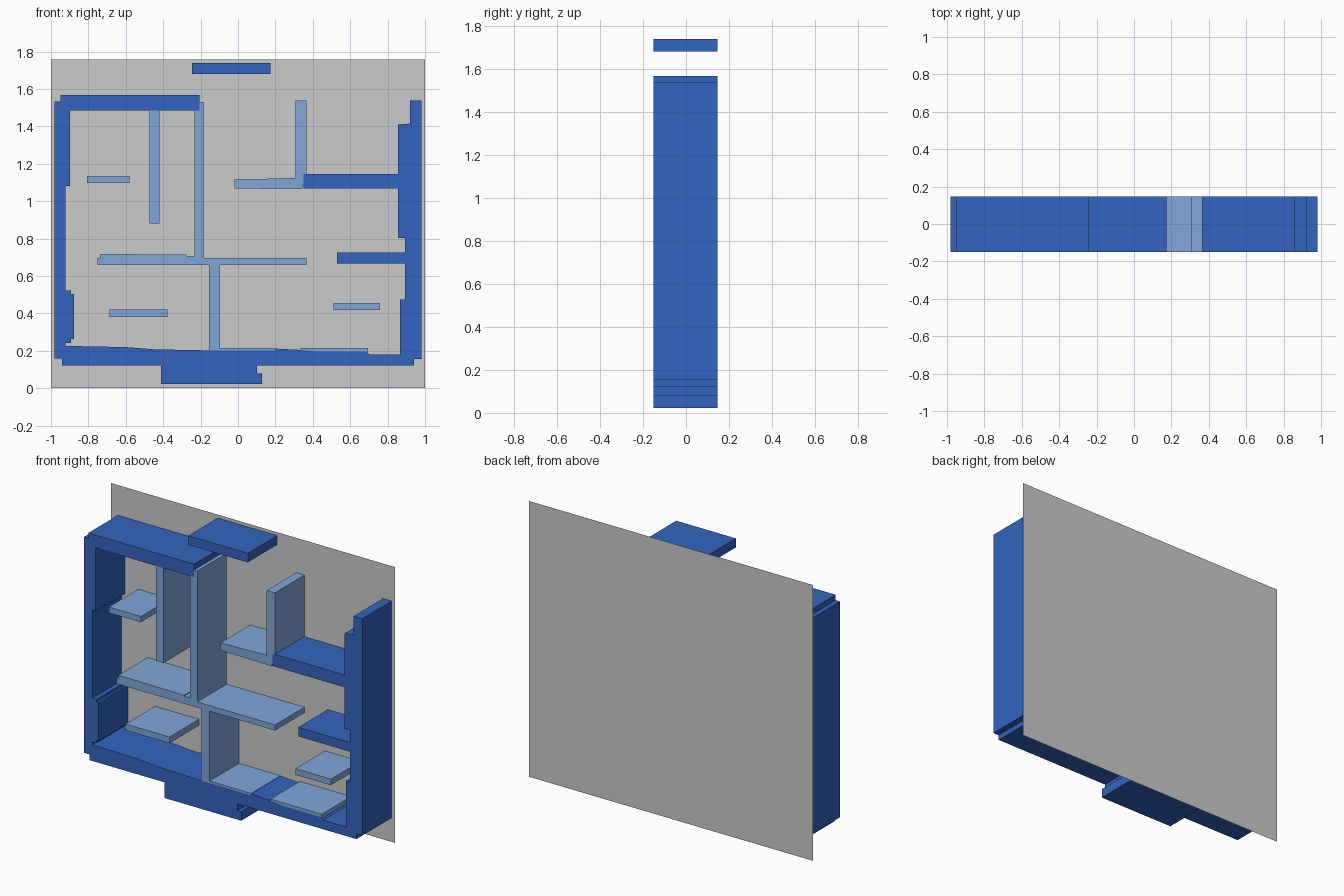
import bpy, bmesh

FRONT, REAR = -0.15, 0.146


def material(name, rgb):
    m = bpy.data.materials.new(name)
    m.diffuse_color = (*rgb, 1)
    return m


dark = material("dark_blue", (0.033, 0.127, 0.52))
light = material("light_blue", (0.22, 0.39, 0.70))


def profile(name, pts, mat=None, y0=FRONT, y1=REAR):
    """Extrude an (x, z) outline from y0 to y1; a flat sheet if y0 == y1."""
    bm = bmesh.new()
    face = bm.faces.new([bm.verts.new((x, y0, z)) for x, z in pts])
    if y1 != y0:
        out = bmesh.ops.extrude_face_region(bm, geom=[face])
        moved = [g for g in out["geom"] if isinstance(g, bmesh.types.BMVert)]
        bmesh.ops.translate(bm, verts=moved, vec=(0, y1 - y0, 0))
    bmesh.ops.recalc_face_normals(bm, faces=bm.faces)
    me = bpy.data.meshes.new(name)
    bm.to_mesh(me)
    bm.free()
    ob = bpy.data.objects.new(name, me)
    bpy.context.collection.objects.link(ob)
    if mat:
        me.materials.append(mat)
    return ob


def block(name, x0, x1, z0, z1, mat):
    return profile(name, [(x0, z0), (x1, z0), (x1, z1), (x0, z1)], mat)


# Thin grey backing sheet
profile("back_panel", [(-1, 0), (1, 0), (1, 1.757), (-1, 1.757)], None, 0.15, 0.15)

# Dark outer wall: roof, left wall, stepped floor, right wall with two ledges, base
profile("outer_wall", [
    # roof end and left wall, inner side
    (-0.205, 1.567), (-0.205, 1.485), (-0.898, 1.485), (-0.898, 1.082),
    (-0.922, 1.082), (-0.922, 0.522), (-0.892, 0.522), (-0.892, 0.505),
    (-0.877, 0.505), (-0.877, 0.262), (-0.892, 0.262), (-0.892, 0.243),
    (-0.922, 0.243),
    # floor
    (-0.922, 0.226), (-0.6, 0.22), (-0.45, 0.208), (-0.155, 0.202),
    (0.198, 0.202), (0.198, 0.212), (0.333, 0.205), (0.43, 0.195),
    (0.685, 0.195), (0.705, 0.18), (0.866, 0.18),
    # right wall, inner side
    (0.866, 0.473), (0.893, 0.473), (0.893, 0.667), (0.53, 0.667),
    (0.53, 0.725), (0.893, 0.725), (0.893, 0.803), (0.856, 0.803),
    (0.856, 1.067), (0.35, 1.067), (0.35, 1.145), (0.856, 1.145),
    (0.856, 1.41), (0.92, 1.415), (0.92, 1.537),
    # outer side and base block
    (0.981, 1.537), (0.981, 0.155), (0.94, 0.155), (0.94, 0.122),
    (0.102, 0.122), (0.102, 0.08), (0.128, 0.08), (0.128, 0.022),
    (-0.412, 0.022), (-0.412, 0.122), (-0.942, 0.122), (-0.942, 0.158),
    (-0.981, 0.158), (-0.981, 1.533), (-0.95, 1.533), (-0.95, 1.567),
], dark)

# Bar floating above the roof
block("top_bar", -0.246, 0.174, 1.68, 1.738, dark)

# Tall divider, centre shelf and lower post joined as one piece
profile("centre_divider", [
    (-0.752, 0.66), (-0.155, 0.66), (-0.155, 0.202), (-0.096, 0.202),
    (-0.096, 0.66), (0.366, 0.66), (0.366, 0.696), (-0.182, 0.696),
    (-0.182, 1.53), (-0.205, 1.53), (-0.205, 1.485), (-0.233, 1.485),
    (-0.233, 0.708), (-0.275, 0.708), (-0.275, 0.714), (-0.738, 0.718),
    (-0.738, 0.696), (-0.752, 0.696),
], light)

# L-shaped shelf with upright
profile("l_shelf", [
    (-0.018, 1.068), (0.342, 1.064), (0.35, 1.09), (0.35, 1.145),
    (0.365, 1.145), (0.365, 1.537), (0.307, 1.537), (0.307, 1.125),
    (0.16, 1.12), (-0.018, 1.117),
], light)

# Hanging divider and small free shelves
for name, *box in [
    ("hanging_divider", -0.474, -0.42, 0.88, 1.485),
    ("upper_left_shelf", -0.806, -0.58, 1.097, 1.134),
    ("lower_left_shelf", -0.688, -0.378, 0.38, 0.42),
    ("lower_right_shelf", 0.51, 0.76, 0.417, 0.456),
    ("floor_plate", -0.096, 0.198, 0.202, 0.215),
]:
    block(name, *box, light)

# Light plate lying on the right side of the floor
profile("right_floor_plate", [
    (0.333, 0.205), (0.43, 0.195), (0.685, 0.195), (0.695, 0.1875),
    (0.695, 0.215), (0.333, 0.215),
], light)
